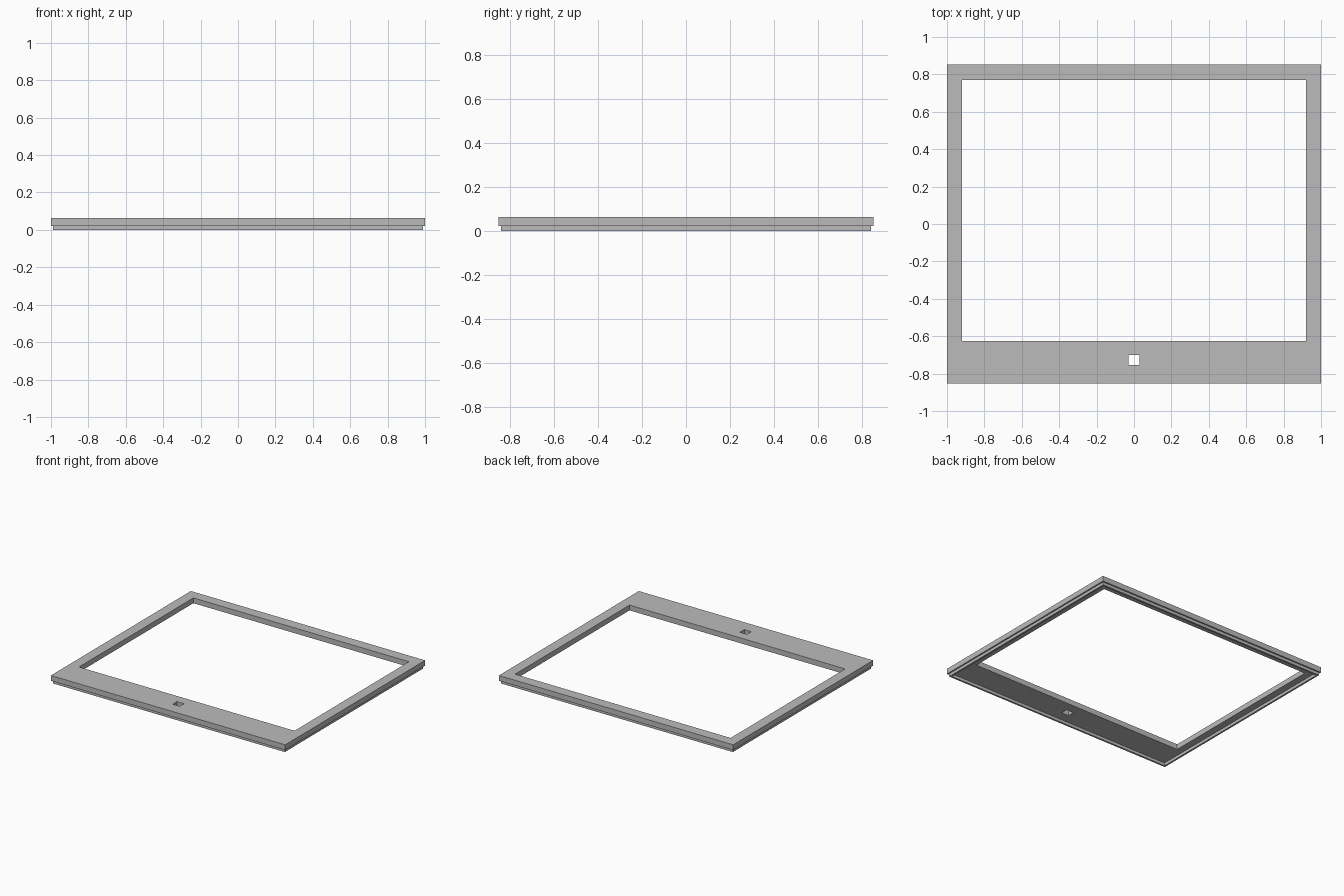
import bpy
import bmesh

cube = bpy.data.objects.get("Cube")
if cube:
    bpy.data.objects.remove(cube, do_unlink=True)

grey = bpy.data.materials.new("mid_grey")
grey.use_nodes = True
colour = (0.5, 0.5, 0.5, 1)
grey.diffuse_color = colour
grey.node_tree.nodes["Principled BSDF"].inputs["Base Color"].default_value = colour


def pierced_slab(name, outer, holes, z0, z1):
    """Rectangular slab with rectangular through holes; rectangles are x0, x1, y0, y1."""
    rects = [outer] + holes
    xs = sorted({x for r in rects for x in r[:2]})
    ys = sorted({y for r in rects for y in r[2:]})
    bm = bmesh.new()
    grid = {(x, y): bm.verts.new((x, y, z0)) for x in xs for y in ys}
    for xa, xb in zip(xs, xs[1:]):
        for ya, yb in zip(ys, ys[1:]):
            cx, cy = (xa + xb) / 2, (ya + yb) / 2
            if not any(h[0] < cx < h[1] and h[2] < cy < h[3] for h in holes):
                bm.faces.new([grid[p] for p in ((xa, ya), (xb, ya), (xb, yb), (xa, yb))])
    loose = [v for v in bm.verts if not v.link_faces]
    bmesh.ops.delete(bm, geom=loose, context='VERTS')
    # Raise the flat outline into a closed solid
    raised = bmesh.ops.extrude_face_region(bm, geom=bm.faces[:], use_keep_orig=True)
    top = [g for g in raised["geom"] if isinstance(g, bmesh.types.BMVert)]
    bmesh.ops.translate(bm, verts=top, vec=(0, 0, z1 - z0))
    bmesh.ops.recalc_face_normals(bm, faces=bm.faces[:])
    # Merge the grid cells back into clean flat faces
    bmesh.ops.dissolve_limit(bm, angle_limit=0.01, verts=bm.verts[:], edges=bm.edges[:])
    mesh = bpy.data.meshes.new(name)
    bm.to_mesh(mesh)
    bm.free()
    mesh.materials.append(grey)
    obj = bpy.data.objects.new(name, mesh)
    bpy.context.collection.objects.link(obj)
    return obj


def centred(half_x, half_y):
    return (-half_x, half_x, -half_y, half_y)


# Bezel plate with the screen opening and the small button hole
screen_opening = (-0.92, 0.92, -0.625, 0.77)
button_hole = (-0.03, 0.03, -0.753, -0.70)
pierced_slab("bezel_plate", centred(1, 0.853), [screen_opening, button_hole], 0.022, 0.063)

# Thin locating lip under the rim
pierced_slab("locating_lip", centred(0.989, 0.842), [centred(0.975, 0.828)], 0, 0.022)
